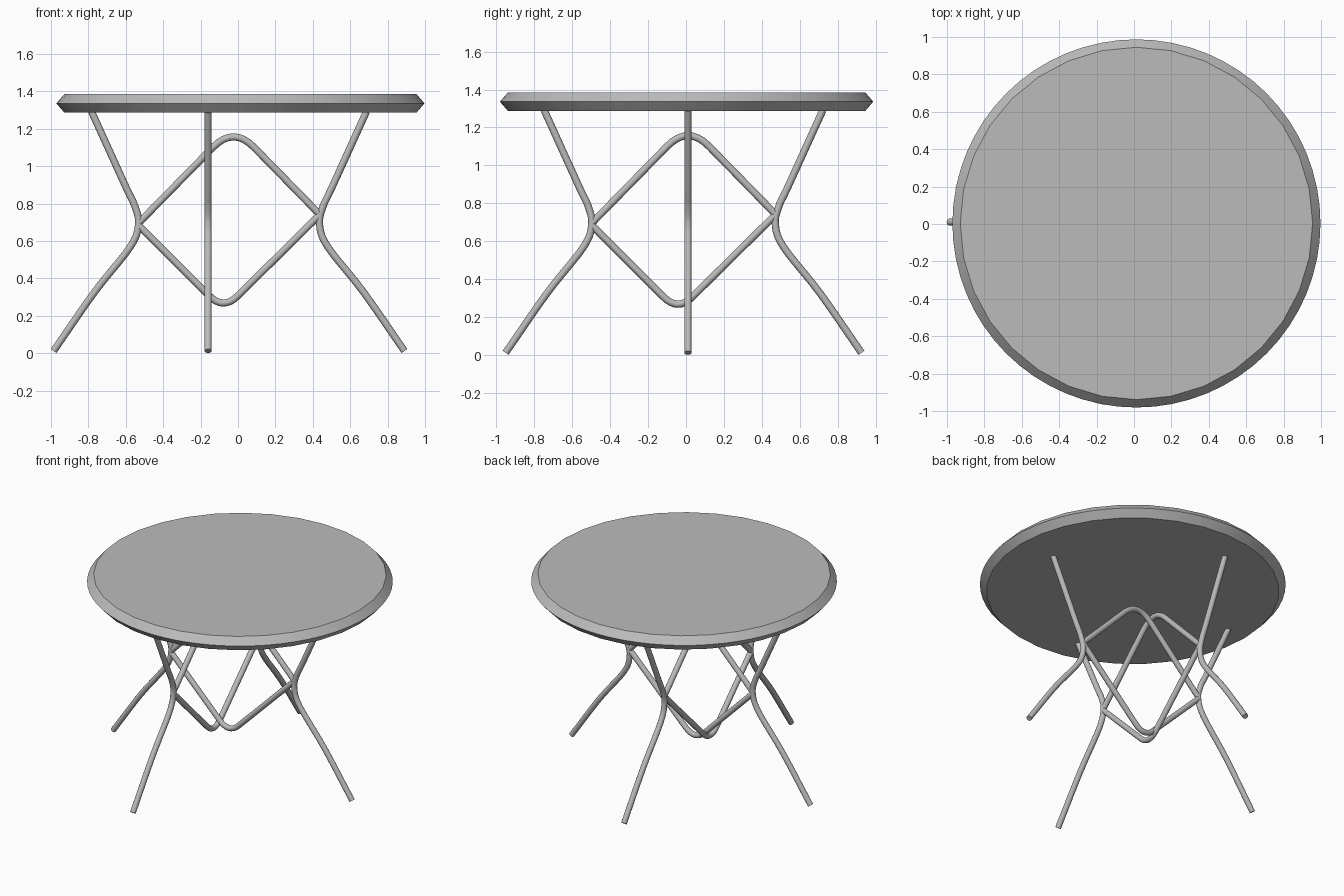
import bpy, bmesh, math
from mathutils import Vector

if "Cube" in bpy.data.objects:
    bpy.data.objects.remove(bpy.data.objects["Cube"])

grey = bpy.data.materials.new("plain grey")
grey.diffuse_color = (0.5, 0.5, 0.5, 1)
grey.use_nodes = True
grey.node_tree.nodes["Principled BSDF"].inputs["Base Color"].default_value = grey.diffuse_color

CX, CY = -0.16, 0.01      # planes of the two crossed frames
OX, OY = -0.048, -0.013   # midpoints of the frames along x and y
TUBE = 0.019


def smooth(obj):
    bpy.ops.object.select_all(action='DESELECT')
    obj.select_set(True)
    bpy.context.view_layer.objects.active = obj
    if obj.type == 'CURVE':
        bpy.ops.object.convert(target='MESH')
    bpy.ops.object.shade_smooth_by_angle(angle=math.radians(50))


def tube(name, pts):
    cu = bpy.data.curves.new(name, 'CURVE')
    cu.dimensions = '3D'
    cu.bevel_depth = TUBE
    cu.bevel_resolution = 4
    cu.use_fill_caps = True
    cu.materials.append(grey)
    sp = cu.splines.new('POLY')
    sp.points.add(len(pts) - 1)
    for p, co in zip(sp.points, pts):
        p.co = (*co, 1)
    obj = bpy.data.objects.new(name, cu)
    bpy.context.collection.objects.link(obj)
    smooth(obj)


def spline(pts, n=5):
    """Catmull-Rom curve through 2D points"""
    v = [Vector(p) for p in pts]
    v = [2 * v[0] - v[1]] + v + [2 * v[-1] - v[-2]]
    out = []
    for a, b, c, d in zip(v, v[1:], v[2:], v[3:]):
        for i in range(n):
            t = i / n
            out.append(0.5 * (2 * b + (c - a) * t + (2 * a - 5 * b + 4 * c - d) * t * t
                              + (3 * b - a - 3 * c + d) * t ** 3))
    return out + [v[-2]]


def bend(a, corner, b, r):
    """two straight runs with a rounded corner"""
    a, c, b = Vector(a), Vector(corner), Vector(b)
    p = c + (a - c) * (r / abs(a.x - c.x))
    q = c + (b - c) * (r / abs(b.x - c.x))
    arc = [p * (1 - t) ** 2 + 2 * c * t * (1 - t) + q * t * t for t in [i / 8 for i in range(9)]]
    return [a] + arc + [b]


# table top: 32-sided flat faces, 64-sided bevelled rim
bm = bmesh.new()


def ring(r, z, n):
    return [bm.verts.new((0.013 + r * math.cos(2 * math.pi * i / n),
                          0.003 + r * math.sin(2 * math.pi * i / n), z)) for i in range(n)]


top, rim, low = ring(0.942, 1.385, 32), ring(0.984, 1.336, 64), ring(0.942, 1.287, 32)
bm.faces.new(top)
bm.faces.new(low)
for inner in (top, low):
    for i in range(32):
        a, b = inner[i], inner[(i + 1) % 32]
        r0, r1, r2 = rim[2 * i], rim[2 * i + 1], rim[(2 * i + 2) % 64]
        for f in ((a, r0, r1), (a, r1, b), (b, r1, r2)):
            bm.faces.new(f)
bmesh.ops.recalc_face_normals(bm, faces=bm.faces)
me = bpy.data.meshes.new("table_top")
bm.to_mesh(me)
bm.free()
me.materials.append(grey)
table = bpy.data.objects.new("table_top", me)
bpy.context.collection.objects.link(table)
bpy.ops.object.select_all(action='DESELECT')
table.select_set(True)
bpy.context.view_layer.objects.active = table
bpy.ops.object.shade_smooth_by_angle(angle=math.radians(20))

# profiles as (distance along the frame, height)
leg = spline([(0.735, 1.292), (0.552, 0.89), (0.503, 0.785), (0.484, 0.69),
              (0.527, 0.57), (0.719, 0.327), (0.938, 0.012)])
upper = bend((-0.482, 0.697), (0.024, 1.213), (0.482, 0.745), 0.11)
lower = bend((-0.482, 0.683), (-0.03, 0.231), (0.482, 0.737), 0.075)

# two crossed frames: left-right and front-back
frames = (("side", lambda s, z: (OX + s, CY, z), ("left_leg", "right_leg")),
          ("depth", lambda s, z: (CX, OY + s, z), ("front_leg", "back_leg")))
for axis, place, names in frames:
    for sign, name in zip((-1, 1), names):
        tube(name, [place(sign * p.x, p.y) for p in leg])
    tube(axis + "_upper_brace", [place(p.x, p.y) for p in upper])
    tube(axis + "_lower_brace", [place(p.x, p.y) for p in lower])
